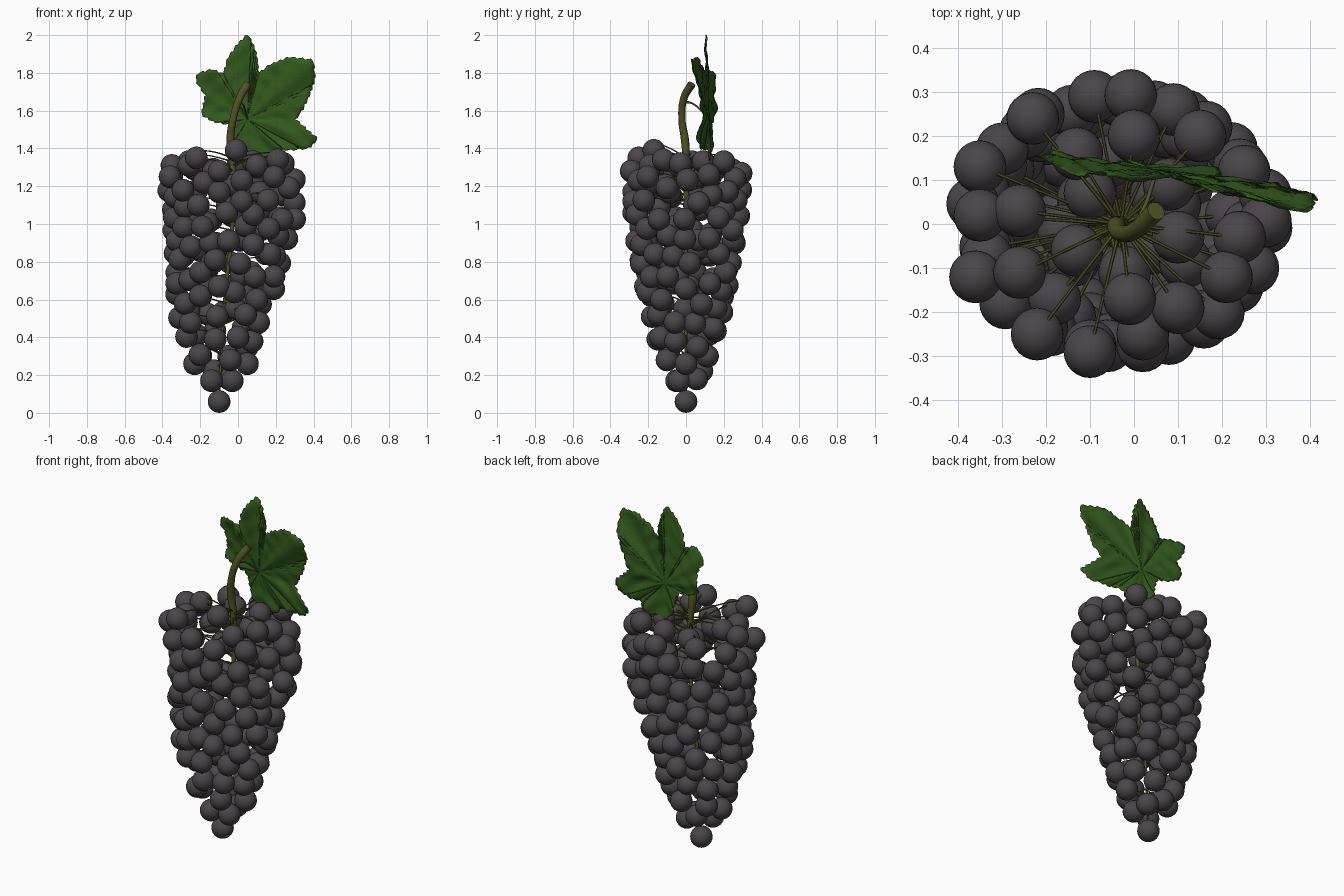
import bpy, bmesh, math, random
from mathutils import Vector, Matrix

random.seed(5)
cube = bpy.data.objects.get("Cube")
if cube:
    bpy.data.objects.remove(cube, do_unlink=True)


def material(name, rgb):
    m = bpy.data.materials.new(name)
    m.use_nodes = True
    m.diffuse_color = (*rgb, 1)
    bsdf = next(n for n in m.node_tree.nodes if n.type == 'BSDF_PRINCIPLED')
    bsdf.inputs["Base Color"].default_value = (*rgb, 1)
    return m


GRAPE = material("dark grape skin", (0.068, 0.060, 0.066))
GREEN = material("leaf green", (0.033, 0.102, 0.012))
STEM = material("olive stem", (0.083, 0.085, 0.018))


def mesh_object(name, bm, mat):
    me = bpy.data.meshes.new(name)
    bm.to_mesh(me)
    bm.free()
    me.materials.append(mat)
    me.shade_smooth()
    ob = bpy.data.objects.new(name, me)
    bpy.context.collection.objects.link(ob)
    return ob


def tubes(name, paths, mat, bevel=2):
    """Round tubes; each path is a list of (point, radius)."""
    cu = bpy.data.curves.new(name, 'CURVE')
    cu.dimensions = '3D'
    cu.bevel_depth = 1
    cu.bevel_resolution = bevel
    cu.resolution_u = 6
    cu.use_fill_caps = True
    for path in paths:
        sp = cu.splines.new('BEZIER')
        sp.bezier_points.add(len(path) - 1)
        for bp, (co, r) in zip(sp.bezier_points, path):
            bp.co = co
            bp.radius = r
            bp.handle_left_type = bp.handle_right_type = 'AUTO'
    cu.materials.append(mat)
    ob = bpy.data.objects.new(name, cu)
    bpy.context.collection.objects.link(ob)
    bpy.ops.object.select_all(action='DESELECT')
    ob.select_set(True)
    bpy.context.view_layer.objects.active = ob
    bpy.ops.object.convert(target='MESH')
    bpy.ops.object.shade_smooth_by_angle(angle=math.radians(50))


# Envelope of grape centres: height, centre x, half width, half depth
R = 0.06
envelope = [(1.22, -.035, .33, .285), (1.0, -.03, .32, .275), (.8, -.05, .28, .245),
            (.6, -.09, .25, .2), (.4, -.09, .18, .155), (.27, -.095, .14, .105),
            (.16, -.09, .065, .065)]


def envelope_at(z):
    z = max(min(z, envelope[0][0]), envelope[-1][0])
    for a, b in zip(envelope, envelope[1:]):
        if z >= b[0]:
            t = (z - b[0]) / (a[0] - b[0])
            return [b[i] + t * (a[i] - b[i]) for i in (1, 2, 3)]


# Crown grapes on top, then the grapes of the front side as (x, z)
crown = [(-.35, .13, 1.25), (-.35, .02, 1.31), (-.36, -.12, 1.25), (-.26, .03, 1.33),
         (-.26, -.11, 1.31), (-.22, -.25, 1.35), (-.10, -.29, 1.28), (-.13, -.06, 1.28),
         (-.01, -.17, 1.39), (.10, -.03, 1.30), (.10, -.19, 1.31), (.21, -.12, 1.34),
         (.24, -.03, 1.32), (0, .2, 1.32), (-.13, .16, 1.29), (-.23, .24, 1.29),
         (-.09, .29, 1.18), (.15, .2, 1.33), (.09, .26, 1.24), (.25, .12, 1.26),
         (-.10, .07, 1.25), (.08, .09, 1.33), (-.18, -.17, 1.22), (.02, -.25, 1.23)]
front = [(-.21, 1.10), (-.10, 1.17), (-.06, 1.06), (.02, 1.12), (.08, 1.05), (.08, .89),
         (-.05, .91), (-.12, .81), (-.25, .88), (.01, .79), (.17, .84), (.09, .72),
         (-.02, .64), (.1, .6), (-.11, .51), (.04, .52), (-.12, .39), (0, .40),
         (-.04, .28), (-.23, .26), (-.1, .67), (-.2, .62), (.05, .26), (-.14, .17),
         (-.03, .17)]
grapes = [Vector(c) for c in crown]
for x, z in front:
    cx, rx, ry = envelope_at(z)
    grapes.append(Vector((x, -ry * math.sqrt(max(0, 1 - ((x - cx) / rx) ** 2)), z)))
grapes.append(Vector((-.1, 0, R)))


def pack(tries, low, high, inner, outer, gap):
    """Drop grapes between two shells of the envelope wherever there is room."""
    for _ in range(tries):
        z = random.uniform(low, high)
        cx, rx, ry = envelope_at(z)
        a, k = random.uniform(0, math.tau), random.uniform(inner, outer)
        p = Vector((cx + rx * k * math.cos(a), ry * k * math.sin(a), z))
        if all((p - q).length > gap for q in grapes):
            grapes.append(p)


# Outer skin of the bunch, then a sparse filling
pack(4000, .15, 1.27, .96, 1.05, .105)
pack(3000, .15, 1.27, .84, 1.02, .095)
pack(400, .5, 1.24, .3, .6, .14)

bm = bmesh.new()
for g in grapes:
    bmesh.ops.create_uvsphere(bm, u_segments=24, v_segments=14, radius=R,
                              matrix=Matrix.Translation(g))
mesh_object("grapes", bm, GRAPE)

# Main stem running down through the bunch
tubes("main_stem", [[((.05, .03, 1.74), .022), ((.01, -.01, 1.67), .02),
                     ((-.025, -.022, 1.56), .019), ((-.04, -.005, 1.44), .022),
                     ((-.03, 0, 1.34), .018), ((-.03, 0, 1.0), .011),
                     ((-.07, 0, .6), .009), ((-.1, 0, .1), .005)]], STEM, bevel=4)


# Thin stalks from the main stem to the grapes
def stem_x(h):
    return -.03 - .07 * max(0, min(1, 1.0 - h))


stalks = []
for g in grapes[:len(crown)] + grapes[len(crown)::3]:
    h = min(g.z, 1.35)
    root = Vector((stem_x(h), 0, h))
    tip = g + Vector((0, 0, R * 0.7))
    mid = (root + tip) / 2 + Vector((0, 0, .01))
    stalks.append([(root, .005), (mid, .0035), (tip, .004)])
tubes("grape_stalks", stalks, STEM, bevel=1)

# Leaf stalk
hub = Vector((.05, .122, 1.555))
tubes("leaf_stalk", [[((-.01, -.02, 1.645), .007), ((.02, .03, 1.64), .005),
                      ((.04, .085, 1.595), .005), (hub, .005)]], STEM)

# Lobed leaf: toothed outline filled by concentric rings with soft pleats
outline = [(.05, 2.0), (.085, 1.93), (.10, 1.86), (.105, 1.79), (.17, 1.84), (.27, 1.88),
           (.395, 1.865), (.405, 1.77), (.37, 1.67), (.335, 1.6), (.3, 1.555),
           (.36, 1.5), (.418, 1.45), (.375, 1.405), (.28, 1.395), (.2, 1.40), (.16, 1.345),
           (.06, 1.335), (-.01, 1.4), (-.03, 1.5), (-.05, 1.53), (-.13, 1.545),
           (-.19, 1.58), (-.17, 1.68), (-.22, 1.76), (-.21, 1.795), (-.14, 1.815),
           (-.075, 1.79), (-.05, 1.88), (0, 1.95)]
edge = []
for (x0, z0), (x1, z1) in zip(outline, outline[1:] + outline[:1]):
    dx, dz = x1 - x0, z1 - z0
    length = math.hypot(dx, dz)
    teeth = max(1, round(length / 0.04))
    for i in range(teeth):
        for part, out in ((0, 0), (0.35, .005), (0.75, .009)):
            t = (i + part) / teeth
            edge.append((x0 + dx * t - dz / length * out, z0 + dz * t + dx / length * out))


def leaf_point(x, z):
    u, v = x - hub.x, z - hub.z
    r, a = math.hypot(u, v), math.atan2(u, v)
    pleat = 0.018 * r * math.sin(a * 13) + 0.035 * r * math.sin(a * 5 + 1)
    wave = 0.005 * math.sin(v * 60 + abs(u) * 45) * min(1, r * 5)
    return (x, hub.y - 0.15 * u - 0.07 * v + pleat + wave, z)


RINGS = 12
bm = bmesh.new()
centre = bm.verts.new(hub)
previous = None
for k in range(1, RINGS + 1):
    t = k / RINGS
    ring = [bm.verts.new(leaf_point(hub.x + (x - hub.x) * t, hub.z + (h - hub.z) * t))
            for x, h in edge]
    for i in range(len(ring)):
        j = (i + 1) % len(ring)
        if previous:
            bm.faces.new((previous[i], ring[i], ring[j], previous[j]))
        else:
            bm.faces.new((centre, ring[i], ring[j]))
    previous = ring
bmesh.ops.recalc_face_normals(bm, faces=bm.faces)
leaf = mesh_object("leaf", bm, GREEN)
thick = leaf.modifiers.new("thickness", 'SOLIDIFY')
thick.thickness = 0.003
thick.offset = 0
